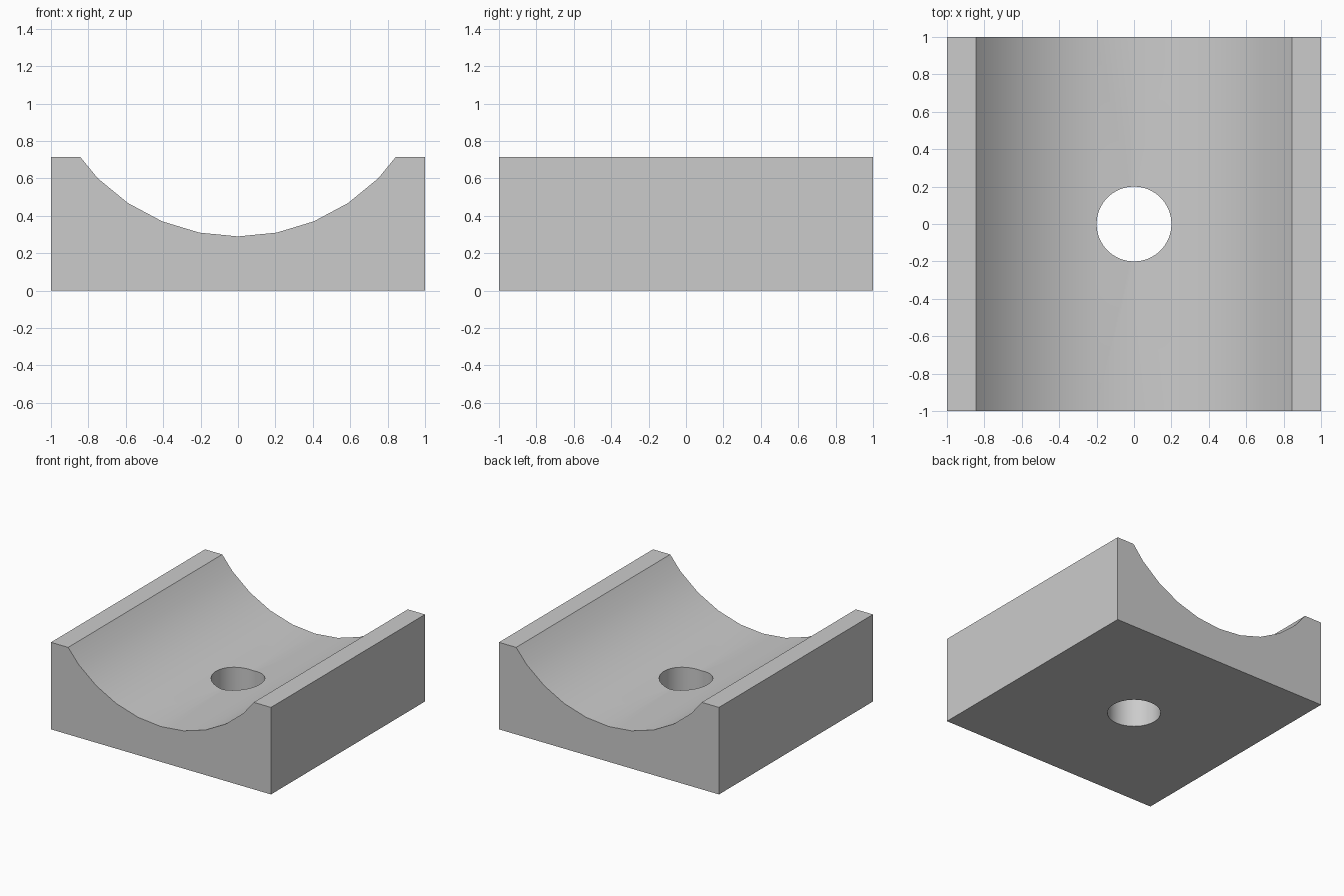
import bpy
import math

WIDTH, DEPTH, HEIGHT = 2.0, 2.0, 0.715
GROOVE_RADIUS, GROOVE_FLOOR = 1.06, 0.29
HOLE_RADIUS = 0.2

cube = bpy.data.objects.get("Cube")
if cube:
    bpy.data.objects.remove(cube, do_unlink=True)

# Plain grey material
grey = bpy.data.materials.new("light grey")
grey.use_nodes = True
colour = (0.6, 0.6, 0.6, 1.0)
grey.diffuse_color = colour
grey.node_tree.nodes["Principled BSDF"].inputs["Base Color"].default_value = colour


def cylinder_cutter(name, radius, length, sides, location, rotation=(0, 0, 0)):
    bpy.ops.mesh.primitive_cylinder_add(vertices=sides, radius=radius, depth=length,
                                        location=location, rotation=rotation)
    cutter = bpy.context.object
    cutter.name = name
    cutter.data.materials.append(grey)
    cutter.hide_render = True
    return cutter


# Solid block
bpy.ops.mesh.primitive_cube_add(size=1, location=(0, 0, HEIGHT / 2))
block = bpy.context.object
block.name = "cradle_block"
block.scale = (WIDTH, DEPTH, HEIGHT)
bpy.ops.object.transform_apply(location=True, rotation=False, scale=True)
block.data.materials.append(grey)

# Round groove along the depth, and a bolt hole through the floor
cutters = [
    cylinder_cutter("groove_cutter", GROOVE_RADIUS, DEPTH + 1, 32,
                    (0, 0, GROOVE_FLOOR + GROOVE_RADIUS), (math.pi / 2, 0, 0)),
    cylinder_cutter("hole_cutter", HOLE_RADIUS, HEIGHT * 2, 64, (0, 0, HEIGHT / 2)),
]

bpy.ops.object.select_all(action="DESELECT")
block.select_set(True)
bpy.context.view_layer.objects.active = block
for cutter in cutters:
    cut = block.modifiers.new(cutter.name, "BOOLEAN")
    cut.operation = "DIFFERENCE"
    cut.solver = "EXACT"
    cut.object = cutter
    bpy.ops.object.modifier_apply(modifier=cut.name)
    bpy.data.objects.remove(cutter, do_unlink=True)

# Smooth groove and hole walls, crisp block edges
bpy.ops.object.shade_smooth_by_angle(angle=math.radians(30))
